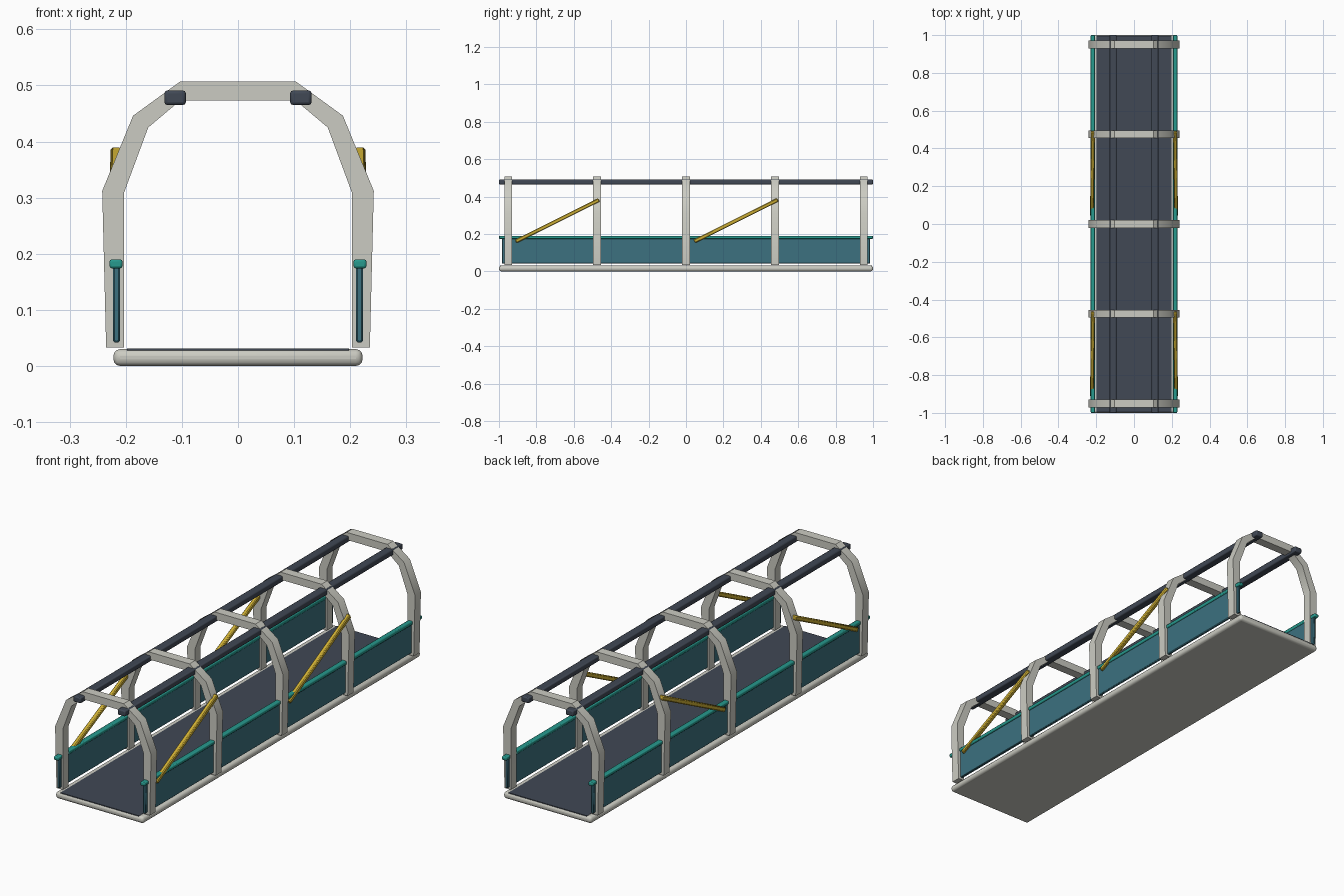
import bpy, bmesh, math
from mathutils import Vector

cube = bpy.data.objects.get("Cube")
if cube:
    bpy.data.objects.remove(cube, do_unlink=True)


def material(name, rgb):
    m = bpy.data.materials.new(name)
    m.use_nodes = True
    m.diffuse_color = (*rgb, 1)
    m.node_tree.nodes["Principled BSDF"].inputs["Base Color"].default_value = (*rgb, 1)
    return m


STONE = material("warm_light_grey", (0.60, 0.60, 0.54))
SLATE = material("dark_slate", (0.052, 0.065, 0.09))
TEAL = material("teal", (0.02, 0.32, 0.27))
PANEL = material("blue_green", (0.045, 0.165, 0.215))
YELLOW = material("yellow", (0.62, 0.43, 0.035))


def add_object(name, bm, mat, bevel=0, segments=1):
    bmesh.ops.recalc_face_normals(bm, faces=bm.faces)
    mesh = bpy.data.meshes.new(name)
    bm.to_mesh(mesh)
    bm.free()
    mesh.materials.append(mat)
    ob = bpy.data.objects.new(name, mesh)
    bpy.context.collection.objects.link(ob)
    if bevel:
        mod = ob.modifiers.new("Bevel", "BEVEL")
        mod.width, mod.segments = bevel, segments
        mod.limit_method = "ANGLE"
    bpy.context.view_layer.objects.active = ob
    ob.select_set(True)
    bpy.ops.object.shade_smooth_by_angle(angle=math.radians(35))
    ob.select_set(False)
    return ob


def box(name, mat, x, y, z, bevel=0, segments=1):
    """Box from (min, max) pairs."""
    bm = bmesh.new()
    bmesh.ops.create_cube(bm, size=1)
    for v in bm.verts:
        v.co = [r[0] if c < 0 else r[1] for c, r in zip(v.co, (x, y, z))]
    return add_object(name, bm, mat, bevel, segments)


def bar(name, mat, start, end, width, bevel):
    """Square bar between two points."""
    start, end = Vector(start), Vector(end)
    ob = box(name, mat, (-width / 2, width / 2), (-width / 2, width / 2),
             (0, (end - start).length), bevel)
    ob.location = start
    ob.rotation_euler = (end - start).to_track_quat("Z", "X").to_euler()
    return ob


# Arch outline for one half, as outer and inner corners from foot to crown
OUTER = [(0.235, 0.033), (0.242, 0.312), (0.187, 0.446), (0.103, 0.507)]
INNER = [(0.203, 0.033), (0.203, 0.309), (0.160, 0.425), (0.103, 0.473)]


def arch(name, y, half=0.021):
    outer = OUTER + [(-x, z) for x, z in reversed(OUTER)]
    inner = INNER + [(-x, z) for x, z in reversed(INNER)]
    bm = bmesh.new()
    rings = []
    for (ox, oz), (ix, iz) in zip(outer, inner):
        rings.append([bm.verts.new((px, y + s, pz)) for px, pz, s in
                      ((ox, oz, -half), (ox, oz, half), (ix, iz, half), (ix, iz, -half))])
    for a, b in zip(rings, rings[1:]):
        for i in range(4):
            j = (i + 1) % 4
            bm.faces.new((a[i], a[j], b[j], b[i]))
    bm.faces.new(rings[0])
    bm.faces.new(rings[-1])
    # Chamfer the long edges and the feet, leaving the mitre joints crisp
    edges = [e for e in bm.edges if e.calc_face_angle(0) > math.radians(60)]
    bmesh.ops.bevel(bm, geom=edges, offset=0.006, segments=2, profile=0.5, affect="EDGES")
    return add_object(name, bm, STONE)


# Deck slab and dark walking surface
box("deck_slab", STONE, (-0.222, 0.222), (-1, 1), (0, 0.03), 0.012, 3)
box("walking_surface", SLATE, (-0.198, 0.198), (-0.995, 0.995), (0.022, 0.0308))

# Arched frames
for i in range(5):
    arch(f"arch_frame_{i + 1}", -0.95 + i * 0.475)

# Parts on both sides
for side, s in (("left", 1), ("right", -1)):
    def span(a, b):
        return tuple(sorted((s * a, s * b)))
    box(f"{side}_side_panel", PANEL, span(0.210, 0.223), (-0.985, 0.985), (0.042, 0.178), 0.003)
    box(f"{side}_handrail", TEAL, span(0.206, 0.229), (-1, 1), (0.174, 0.190), 0.004, 2)
    box(f"{side}_roof_rail", SLATE, span(0.093, 0.131), (-1, 1), (0.465, 0.491), 0.005, 2)
    for n, y in (("front", -0.91), ("back", 0.045)):
        bar(f"{side}_{n}_brace", YELLOW, (s * 0.223, y, 0.16),
            (s * 0.217, y + 0.445, 0.382), 0.020, 0.004)
